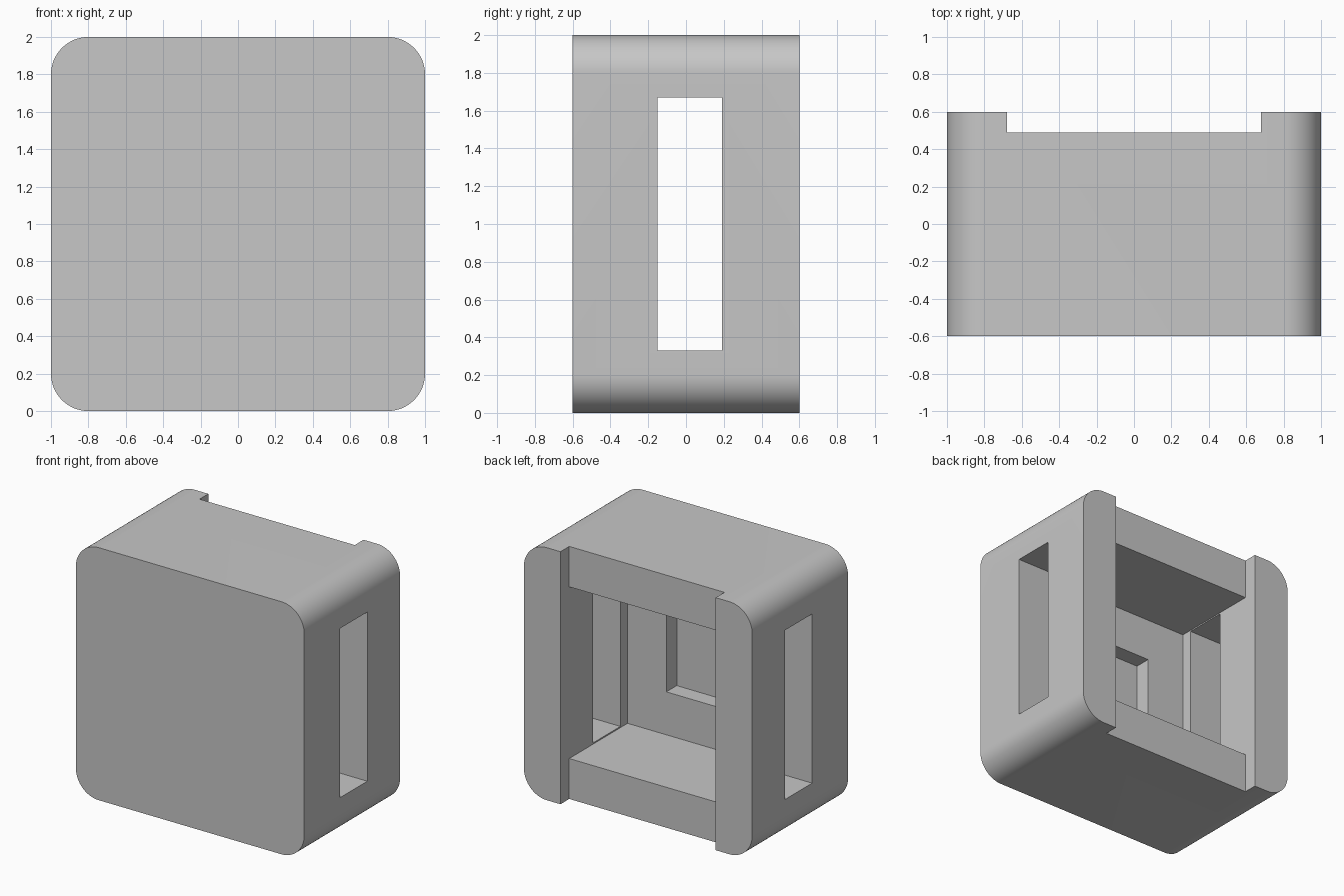
import bpy, bmesh, math

if "Cube" in bpy.data.objects:
    bpy.data.objects.remove(bpy.data.objects["Cube"])

grey = bpy.data.materials.new("light grey")
grey.diffuse_color = (0.57, 0.57, 0.57, 1)
grey.use_nodes = True
grey.node_tree.nodes["Principled BSDF"].inputs["Base Color"].default_value = grey.diffuse_color


def box(name, x, y, z):
    """Cutter box from (min, max) ranges."""
    bm = bmesh.new()
    bmesh.ops.create_cube(bm, size=1)
    for v in bm.verts:
        v.co = [lo + (c + 0.5) * (hi - lo) for c, (lo, hi) in zip(v.co, (x, y, z))]
    me = bpy.data.meshes.new(name)
    bm.to_mesh(me)
    bm.free()
    ob = bpy.data.objects.new(name, me)
    bpy.context.collection.objects.link(ob)
    return ob


# Housing: rounded square profile pushed from front to back
R, SEG = 0.2, 16
bm = bmesh.new()
ring = []
for k, (cx, cz) in enumerate([(0.8, 1.8), (-0.8, 1.8), (-0.8, 0.2), (0.8, 0.2)]):
    for i in range(SEG + 1):
        a = math.pi / 2 * (k + i / SEG)
        ring.append(bm.verts.new((cx + R * math.cos(a), -0.6, cz + R * math.sin(a))))
face = bm.faces.new(ring)
ext = bmesh.ops.extrude_face_region(bm, geom=[face])
for v in ext["geom"]:
    if isinstance(v, bmesh.types.BMVert):
        v.co.y = 0.6
bmesh.ops.recalc_face_normals(bm, faces=bm.faces)
mesh = bpy.data.meshes.new("housing")
bm.to_mesh(mesh)
bm.free()
housing = bpy.data.objects.new("housing", mesh)
bpy.context.collection.objects.link(housing)
mesh.materials.append(grey)

# Back channel, main cavity, shallow pocket in its floor, side-to-side slot
cutters = [
    box("back_channel_cutter", (-0.68, 0.68), (0.49, 0.8), (-0.2, 2.2)),
    box("cavity_cutter", (-0.68, 0.68), (-0.24, 0.7), (0.32, 1.68)),
    box("pocket_cutter", (-0.34, 0.34), (-0.37, 0.0), (0.66, 1.34)),
    box("side_slot_cutter", (-1.2, 1.2), (-0.15, 0.19), (0.33, 1.67)),
]
bpy.context.view_layer.objects.active = housing
housing.select_set(True)
for c in cutters:
    mod = housing.modifiers.new(c.name, 'BOOLEAN')
    mod.operation = 'DIFFERENCE'
    mod.solver = 'EXACT'
    mod.object = c
    bpy.ops.object.modifier_apply(modifier=mod.name)
for c in cutters:
    bpy.data.objects.remove(c, do_unlink=True)

# Smooth rounded corners, crisp edges elsewhere
bpy.ops.object.shade_smooth_by_angle(angle=math.radians(30))
